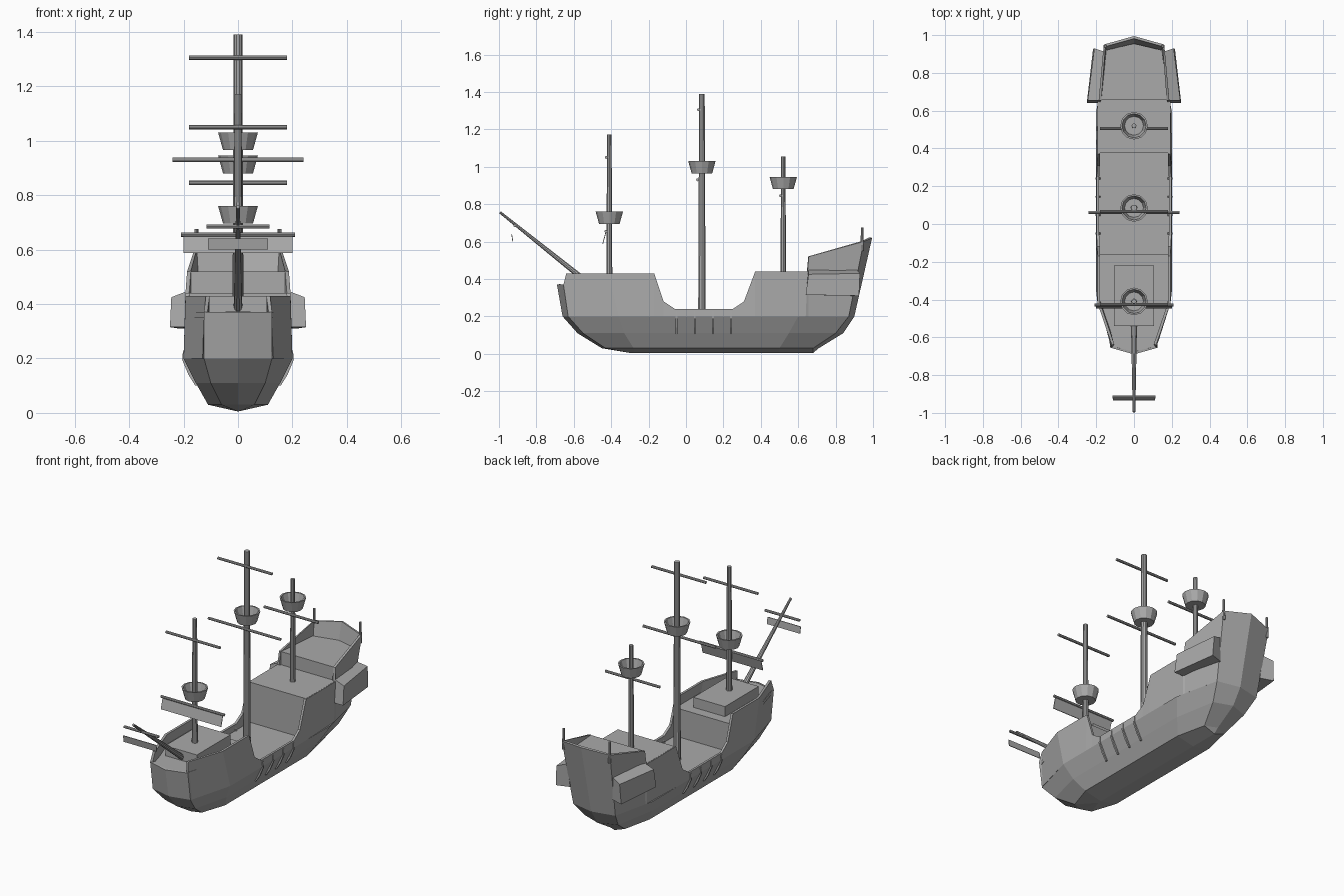
import bpy, bmesh, math
from mathutils import Vector

cube = bpy.data.objects.get("Cube")
if cube:
    bpy.data.objects.remove(cube)

grey = bpy.data.materials.new("plain grey")
grey.use_nodes = True
colour = (0.4, 0.4, 0.4, 1)
grey.diffuse_color = colour
grey.node_tree.nodes["Principled BSDF"].inputs["Base Color"].default_value = colour


def loft(name, rings, cap_start=True, cap_end=True, recalc=True):
    """Join closed rings of points, in order, into one flat-faced part."""
    bm = bmesh.new()
    loops = [[bm.verts.new(p) for p in ring] for ring in rings]
    count = len(loops[0])
    for low, high in zip(loops, loops[1:]):
        for i in range(count):
            j = (i + 1) % count
            bm.faces.new((low[i], low[j], high[j], high[i]))
    if cap_start:
        bm.faces.new(loops[0][::-1])
    if cap_end:
        bm.faces.new(loops[-1])
    bmesh.ops.remove_doubles(bm, verts=bm.verts, dist=0.0005)
    if recalc:
        bmesh.ops.recalc_face_normals(bm, faces=bm.faces)
    mesh = bpy.data.meshes.new(name)
    bm.to_mesh(mesh)
    bm.free()
    mesh.materials.append(grey)
    obj = bpy.data.objects.new(name, mesh)
    bpy.context.collection.objects.link(obj)
    return obj


def both_sides(half):
    """Close a half outline, running bow to stern, across the centre line."""
    return half + [(-x, y, z) for x, y, z in half[-2:0:-1]]


def box(name, x, y, z):
    rings = [[(x[0], y[0], h), (x[1], y[0], h), (x[1], y[1], h), (x[0], y[1], h)] for h in z]
    return loft(name, rings)


def circle(centre, radius, axis=Vector((0, 0, 1)), sides=12):
    turn = Vector((0, 0, 1)).rotation_difference(axis)
    steps = [math.tau * i / sides for i in range(sides)]
    return [Vector(centre) + turn @ Vector((radius * math.cos(a), radius * math.sin(a), 0)) for a in steps]


def spar(name, start, end, r_start, r_end, sides=10):
    axis = (Vector(end) - Vector(start)).normalized()
    return loft(name, [circle(start, r_start, axis, sides), circle(end, r_end, axis, sides)])


def deck(name, half, top):
    return loft(name, [both_sides([(x, y, z) for x, y in half]) for z in (top - 0.02, top)])


# Lower hull: height, bow, bow edge, shoulders, stern edge, stern
waterlines = [
    (0.005, -0.3, 0, -0.3, 0, -0.28, 0.5, 0, 0.68, 0.68),
    (0.03, -0.45, 0.06, -0.43, 0.11, -0.28, 0.5, 0.07, 0.68, 0.71),
    (0.11, -0.58, 0.1, -0.55, 0.155, -0.33, 0.55, 0.11, 0.8, 0.84),
    (0.2, -0.66, 0.125, -0.63, 0.2, -0.36, 0.6, 0.14, 0.87, 0.9),
]
rings = []
for z, bow, bow_x, bow_y, wide, fore, aft, stern_x, stern_y, stern in waterlines:
    rings.append(both_sides([(0, bow, z), (bow_x, bow_y, z), (wide, fore, z),
                             (wide, aft, z), (stern_x, stern_y, z), (0, stern, z)]))
loft("hull", rings, cap_start=False)

# Upper planking: foot x, foot y, rail x, rail y, rail height
planking = [
    (0, -0.66, 0, -0.69, 0.37),
    (0.125, -0.63, 0.125, -0.655, 0.37),
    (0.13, -0.62, 0.118, -0.64, 0.43),
    (0.2, -0.36, 0.193, -0.42, 0.43),
    (0.2, -0.17, 0.193, -0.17, 0.43),
    (0.2, -0.12, 0.195, -0.12, 0.28),
    (0.2, -0.06, 0.198, -0.06, 0.24),
    (0.2, 0.25, 0.198, 0.25, 0.24),
    (0.2, 0.31, 0.195, 0.31, 0.28),
    (0.2, 0.37, 0.193, 0.37, 0.44),
    (0.19, 0.64, 0.193, 0.65, 0.44),
    (0.188, 0.655, 0.187, 0.656, 0.52),
    (0.14, 0.87, 0.16, 0.95, 0.6),
    (0, 0.9, 0, 0.995, 0.62),
]
foot = both_sides([(x, y, 0.2) for x, y, *_ in planking])
rail = both_sides([(x, y, z) for _, _, x, y, z in planking])
planks = loft("planking", [foot, rail], False, False, recalc=False)
solid = planks.modifiers.new("thickness", "SOLIDIFY")
solid.thickness = 0.014
solid.offset = -1

# Decks and bulkheads
deck("fore_deck", [(0, -0.683), (0.12, -0.65), (0.188, -0.41), (0.188, -0.16), (0, -0.16)], 0.37)
deck("quarter_deck", [(0, 0.375), (0.189, 0.375), (0.189, 0.65), (0.15, 0.91), (0, 0.94)], 0.441)
deck("stern_deck", [(0, 0.66), (0.183, 0.66), (0.148, 0.92), (0, 0.955)], 0.52)
box("fore_bulkhead", (-0.19, 0.19), (-0.175, -0.16), (0.19, 0.37))
box("aft_bulkhead", (-0.19, 0.19), (0.375, 0.39), (0.19, 0.44))
box("cabin_front", (-0.185, 0.185), (0.656, 0.67), (0.43, 0.52))
box("fore_hatch", (-0.105, 0.105), (-0.54, -0.22), (0.36, 0.43))

for side, label in ((1, "left"), (-1, "right")):
    # Side galleries at the stern
    low = [(0.17, 0.64, 0.315), (0.25, 0.64, 0.315), (0.217, 0.925, 0.31), (0.14, 0.9, 0.31)]
    high = [(0.18, 0.655, 0.45), (0.245, 0.655, 0.425), (0.21, 0.93, 0.43), (0.15, 0.91, 0.45)]
    loft(label + "_gallery", [[(side * x, y, z) for x, y, z in ring] for ring in (low, high)])
    # Stern posts
    spar(label + "_stern_post", (side * 0.153, 0.942, 0.55), (side * 0.153, 0.942, 0.675), 0.009, 0.007, 8)
    # Ribs on the outside of the waist
    rib = [(0.14, 0.1), (0.157, 0.1), (0.182, 0.14), (0.205, 0.195), (0.202, 0.23), (0.19, 0.23)]
    for i in range(4):
        y = -0.05 + i * 0.097
        loft(label + "_rib", [[(side * x, y + d, z) for x, z in rib] for d in (-0.005, 0.005)])

# Masts with open lookout tubs: y, foot, top, radius, tub height
masts = {
    "fore": (-0.41, 0.37, 1.172, 0.017, 0.695),
    "main": (0.085, 0.19, 1.39, 0.021, 0.965),
    "mizzen": (0.52, 0.43, 1.055, 0.016, 0.88),
}
for name, (y, base, top, radius, tub) in masts.items():
    spar(name + "_mast", (0, y, base), (0, y, top), radius, radius * 0.75)
    profile = [(0.055, 0), (0.073, 0.065), (0.064, 0.065), (0.05, 0.012)]
    loft(name + "_lookout", [circle((0, y, tub + h), r) for r, h in profile])

# Yards: y, height, half length
yards = {
    "fore_upper": (-0.426, 1.05, 0.18),
    "fore_lower": (-0.428, 0.655, 0.21),
    "main_upper": (0.067, 1.305, 0.18),
    "main_lower": (0.062, 0.93, 0.24),
    "mizzen": (0.506, 0.845, 0.18),
    "bowsprit": (-0.915, 0.685, 0.115),
}
for name, (y, z, half) in yards.items():
    spar(name + "_yard", (-half, y, z), (half, y, z), 0.008, 0.008, 8)

# Bowsprit and the two furled sails
spar("bowsprit", (0, -0.53, 0.385), (0, -0.995, 0.757), 0.016, 0.007)


def sail(name, half, y_top, y_low, z_top, z_low):
    loft(name, [[(-half, y - 0.002, z), (half, y - 0.002, z), (half, y + 0.002, z), (-half, y + 0.002, z)]
                for y, z in ((y_low, z_low), (y_top, z_top))])


sail("fore_sail", 0.2, -0.428, -0.445, 0.652, 0.588)
sail("bowsprit_sail", 0.11, -0.932, -0.926, 0.64, 0.6)
